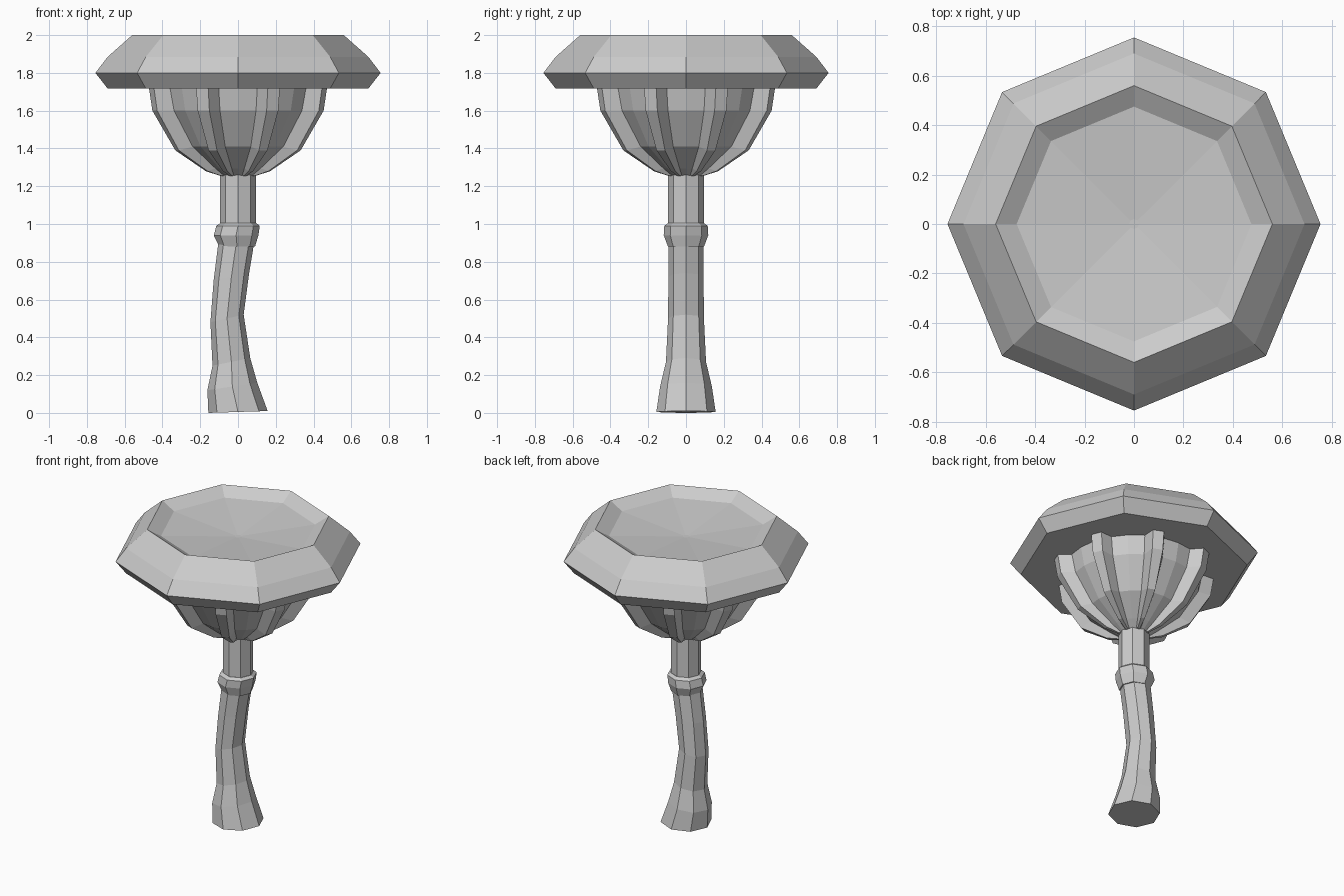
import bpy, bmesh
from math import cos, sin, radians

if "Cube" in bpy.data.objects:
    bpy.data.objects.remove(bpy.data.objects["Cube"])


def loft(name, rings, cap_start=True, cap_end=True):
    """Skin a list of equal-length vertex rings into one flat-shaded object."""
    bm = bmesh.new()
    loops = [[bm.verts.new(p) for p in ring] for ring in rings]
    n = len(loops[0])
    for a, b in zip(loops, loops[1:]):
        for i in range(n):
            j = (i + 1) % n
            bm.faces.new((a[i], a[j], b[j], b[i]))
    for loop, wanted in ((loops[0], cap_start), (loops[-1], cap_end)):
        if wanted:
            mid = bm.verts.new(sum((v.co for v in loop), loop[0].co * 0) / n)
            for i in range(n):
                bm.faces.new((loop[i], loop[(i + 1) % n], mid))
    bmesh.ops.recalc_face_normals(bm, faces=bm.faces)
    mesh = bpy.data.meshes.new(name)
    bm.to_mesh(mesh)
    bm.free()
    obj = bpy.data.objects.new(name, mesh)
    bpy.context.collection.objects.link(obj)
    return obj


def octagon(cx, rx, ry, z, tilt=0):
    return [(cx + rx * cos(radians(a)), ry * sin(radians(a)), z + tilt * cos(radians(a)))
            for a in range(0, 360, 45)]


# Cap: octagonal slab with bevelled sides and a shallow dished top
cap = [(0.38, 1.72), (0.69, 1.717), (0.755, 1.8), (0.69, 1.885),
       (0.56, 2.0), (0.475, 1.95), (0.02, 1.91)]
loft("cap", [octagon(0, r, r, z) for r, z in cap])

# Ribbed cup: eight narrow ribs with recessed panels between them
# each level: rib radius, rib height, panel radius, panel height
cup = [(0.10, 1.255, 0.09, 1.258), (0.18, 1.28, 0.14, 1.295),
       (0.35, 1.39, 0.28, 1.41), (0.478, 1.6, 0.395, 1.6),
       (0.497, 1.72, 0.42, 1.72)]
rings = []
for rib_r, rib_z, pan_r, pan_z in cup:
    ring = []
    for k in range(8):
        base = 45 * k
        for off, r, z in ((0, pan_r, pan_z), (14, pan_r, pan_z), (18.5, rib_r, rib_z),
                          (26.5, rib_r, rib_z), (31, pan_r, pan_z)):
            a = radians(base + off)
            ring.append((r * cos(a), r * sin(a), z))
    rings.append(ring)
loft("ribbed_cup", rings)

# Lower stem: bent and flared at the foot (centre x, radius x, radius y, z)
lower = [(0, 0.157, 0.157, 0.005), (-0.03, 0.132, 0.137, 0.14),
         (-0.035, 0.10, 0.106, 0.27), (-0.058, 0.088, 0.095, 0.5),
         (-0.035, 0.094, 0.093, 0.72), (-0.006, 0.098, 0.093, 0.92)]
loft("lower_stem", [octagon(cx, rx, ry, z, 0.005 if z < 0.1 else 0.02)
                    for cx, rx, ry, z in lower])

# Collar where the stem straightens
collar = [(-0.005, 0.095, 0.88), (-0.01, 0.118, 0.94), (0.0, 0.115, 0.99), (0.002, 0.095, 1.005)]
loft("stem_collar", [octagon(cx, r, r, z) for cx, r, z in collar])

# Upper stem
loft("upper_stem", [octagon(0, 0.094, 0.094, z) for z in (0.99, 1.27)])
